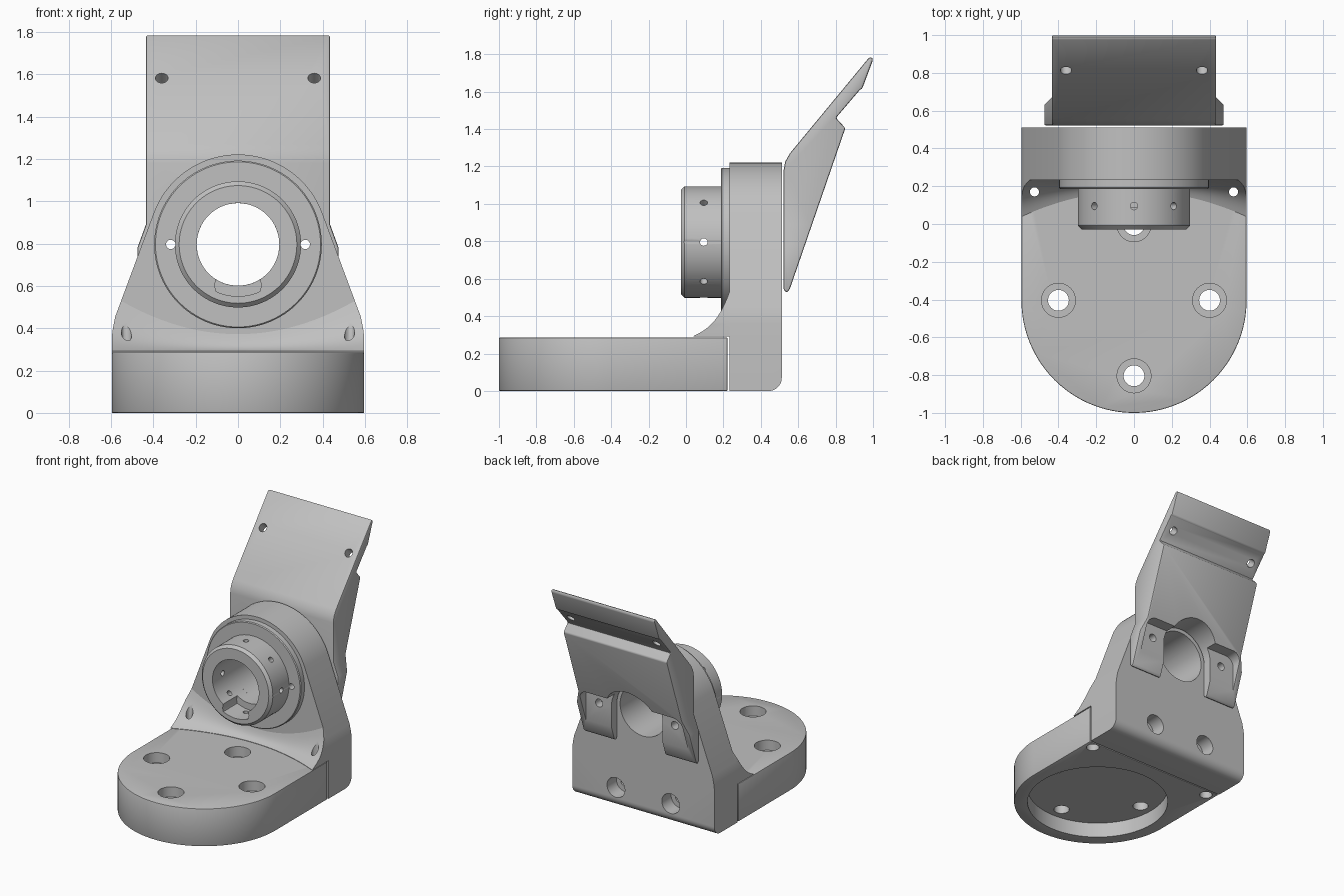
import bpy, bmesh
from math import sin, cos, pi, radians
from mathutils import Vector

cube = bpy.data.objects.get("Cube")
if cube:
    bpy.data.objects.remove(cube)

metal = bpy.data.materials.new("machined_grey")
metal.use_nodes = True
GREY = (0.53, 0.53, 0.53, 1)
metal.diffuse_color = GREY
metal.node_tree.nodes["Principled BSDF"].inputs["Base Color"].default_value = GREY

AXIS_Z = 0.796    # height of the bearing axis
BORE = 0.195


def make(name, verts, faces):
    mesh = bpy.data.meshes.new(name)
    mesh.from_pydata(verts, [], faces)
    bm = bmesh.new()
    bm.from_mesh(mesh)
    bmesh.ops.recalc_face_normals(bm, faces=bm.faces)
    bm.to_mesh(mesh)
    bm.free()
    mesh.materials.append(metal)
    obj = bpy.data.objects.new(name, mesh)
    bpy.context.collection.objects.link(obj)
    return obj


def loft(name, sections, closed=False):
    """Skin equal-length loops; cap the ends unless the loft is closed."""
    n, m = len(sections[0]), len(sections)
    verts = [p for s in sections for p in s]
    faces = [(i * n + j, i * n + (j + 1) % n,
              (i + 1) % m * n + (j + 1) % n, (i + 1) % m * n + j)
             for i in range(m if closed else m - 1) for j in range(n)]
    if not closed:
        faces += [tuple(range(n)), tuple(range((m - 1) * n, m * n))]
    return make(name, verts, faces)


def prism(name, pts, axis, a, b):
    """Extrude a 2D outline along the named axis."""
    place = {"x": lambda p, t: (t, p[0], p[1]),
             "y": lambda p, t: (p[0], t, p[1]),
             "z": lambda p, t: (p[0], p[1], t)}[axis]
    return loft(name, [[place(p, t) for p in pts] for t in (a, b)])


def rod(a, b, r, n=32):
    """Cylinder cutter between two points."""
    a, b = Vector(a), Vector(b)
    turn = (b - a).to_track_quat("Z", "Y")
    ring = [turn @ Vector((r * cos(2 * pi * i / n), r * sin(2 * pi * i / n), 0)) for i in range(n)]
    return loft("cutter", [[p + c for p in ring] for c in (a, b)])


def arc(cx, cy, r, a0, a1, n):
    return [(cx + r * cos(radians(a0 + (a1 - a0) * i / n)),
             cy + r * sin(radians(a0 + (a1 - a0) * i / n))) for i in range(n + 1)]


def apply(obj, mod):
    bpy.context.view_layer.objects.active = obj
    bpy.ops.object.modifier_apply(modifier=mod.name)


def combine(obj, cutter, op="DIFFERENCE"):
    cutter.hide_render = True
    mod = obj.modifiers.new("cut", "BOOLEAN")
    mod.operation, mod.object, mod.solver = op, cutter, "EXACT"
    apply(obj, mod)
    bpy.data.objects.remove(cutter)


def soften(obj, width=0.006):
    mod = obj.modifiers.new("edge", "BEVEL")
    mod.width, mod.segments, mod.limit_method = width, 2, "ANGLE"
    mod.angle_limit = radians(40)
    apply(obj, mod)


# Base: rounded slab with counterbored bolt holes and a round recess below
outline = [(0.596, 0.222), (-0.596, 0.222)] + arc(0, -0.404, 0.596, 180, 360, 64)
base = prism("base", outline, "z", 0, 0.286)
soften(base)
combine(base, rod((0, -0.404, -0.1), (0, -0.404, 0.115), 0.5, 80))
for x, y in ((0.4, -0.404), (-0.4, -0.404), (0, -0.804), (0, -0.004)):
    combine(base, rod((x, y, -0.1), (x, y, 0.4), 0.055))
    combine(base, rod((x, y, 0.21), (x, y, 0.4), 0.09))
for side in (-1, 1):
    combine(base, rod((side * 0.527, 0.17, -0.1), (side * 0.527, 0.17, 0.4), 0.024))
    combine(base, rod((side * 0.527, 0.17, -0.1), (side * 0.527, 0.17, 0.1), 0.045))

# Upright: tapering plate with a round head and a rounded lower back edge
half = [(0.596, -0.1), (0.596, 0.36), (0.591, 0.4), (0.58, 0.455)]
silhouette = half + arc(0, AXIS_Z, 0.425, 20.4, 159.6, 56) + [(-x, z) for x, z in reversed(half)]
upright = prism("upright", silhouette, "y", 0.232, 0.7)
side_view = [(0.1, 0), (0.1, 2), (0.512, 2)] + arc(0.442, 0.07, 0.07, 0, -90, 10)
combine(upright, prism("cutter", side_view, "x", -1, 1), "INTERSECT")
combine(upright, rod((0, 0, AXIS_Z), (0, 1, AXIS_Z), BORE, 64))
for side in (-1, 1):
    combine(upright, rod((side * 0.318, 0, AXIS_Z), (side * 0.318, 1, AXIS_Z), 0.022))
    combine(upright, rod((side * 0.23, 0.4, 0.15), (side * 0.23, 1, 0.15), 0.075))
    combine(upright, rod((side * 0.23, 0.3, 0.15), (side * 0.23, 1, 0.15), 0.038))

# Concave foot blending the upright onto the base
sections = []
for i in range(33):
    x = -0.64 + 0.04 * i
    front = 0.174 - 0.38 * x * x
    depth = 0.232 - front
    rise = depth * 1.36
    curve = []
    for j in range(13):
        t = j / 12
        climb = 0.35 * t + 0.15 * t ** 2 + 0.5 * t ** 4
        curve.append((x, front + depth * t, 0.293 + rise * climb))
    sections.append([(x, 0.236, 0.29), (x, front, 0.29)] + curve + [(x, 0.236, 0.293 + rise)])
foot = loft("curved_foot", sections)
combine(foot, prism("cutter", silhouette, "y", -0.5, 0.5), "INTERSECT")
for side in (-1, 1):
    combine(foot, rod((side * 0.527, 0.17, 0.1), (side * 0.527, 0.17, 0.8), 0.024))

# Bearing collar: turned ring with flange, radial set-screw holes and a keyway
turned = [(BORE, 0.236), (BORE, -0.028), (0.278, -0.028), (0.298, -0.008), (0.298, 0.186),
          (0.39, 0.186), (0.396, 0.192), (0.396, 0.236)]
steps = 96
collar = loft("bearing_collar",
              [[(r * cos(2 * pi * i / steps), y, AXIS_Z + r * sin(2 * pi * i / steps))
                for r, y in turned] for i in range(steps)], closed=True)
for i in range(8):
    d = Vector((cos(i * pi / 4), 0, sin(i * pi / 4)))
    c = Vector((0, 0.095, AXIS_Z))
    combine(collar, rod(c + d * 0.1, c + d * 0.35, 0.02, 20))
key = arc(0, AXIS_Z, 0.245, 245, 295, 16) + [(0.11, 0.6), (0.1, 0.66), (-0.1, 0.66), (-0.11, 0.6)]
combine(collar, prism("cutter", key, "y", -0.1, 0.14))
for side in (-1, 1):
    combine(collar, rod((side * 0.318, -0.1, AXIS_Z), (side * 0.318, 0.4, AXIS_Z), 0.022))

# Tilted bracket: side profile trimmed to the stepped front width
profile = [(0.522, 0.54), (0.522, 1.18), (0.53, 1.225), (0.555, 1.27), (0.975, 1.778),
           (0.992, 1.787), (1.0, 1.77), (0.941, 1.613), (0.93, 1.61), (0.802, 1.46),
           (0.852, 1.405), (0.555, 0.545), (0.54, 0.525)]
bracket = prism("tilted_bracket", profile, "x", -0.475, 0.475)
width = [(0.435, 2), (0.435, 0.89), (0.475, 0.78), (0.475, 0.4)]
width = [(x * 1.001, z) for x, z in width]
combine(bracket, prism("cutter", width + [(-x, z) for x, z in reversed(width)], "y", 0, 2), "INTERSECT")
soften(bracket, 0.009)

# Arched slot between the tabs, screw pockets and the upper holes
slot = arc(0, AXIS_Z, 0.215, 0, 180, 40) + [(-0.215, 0.3), (0.215, 0.3)]
combine(bracket, prism("cutter", slot, "y", 0.3, 1.2))
for side in (-1, 1):
    pocket = [(0.1, 0.56), (0.43, 0.56)] + arc(0.36, 0.83, 0.07, 0, 90, 8) + [(0.1, 0.9)]
    combine(bracket, prism("cutter", [(side * x, z) for x, z in pocket], "y", 0.588, 1.2))
    combine(bracket, rod((side * 0.318, 0.3, AXIS_Z), (side * 0.318, 1, AXIS_Z), 0.03))
    mid, normal = Vector((side * 0.36, 0.815, 1.58)), Vector((0, 0.77, -0.64))
    combine(bracket, rod(mid - normal * 0.1, mid + normal * 0.2, 0.03, 24))

# Smooth curved walls while keeping machined edges crisp
bpy.ops.object.select_all(action="DESELECT")
for part in (base, upright, foot, collar, bracket):
    part.select_set(True)
bpy.context.view_layer.objects.active = base
bpy.ops.object.shade_smooth_by_angle(angle=radians(30))
